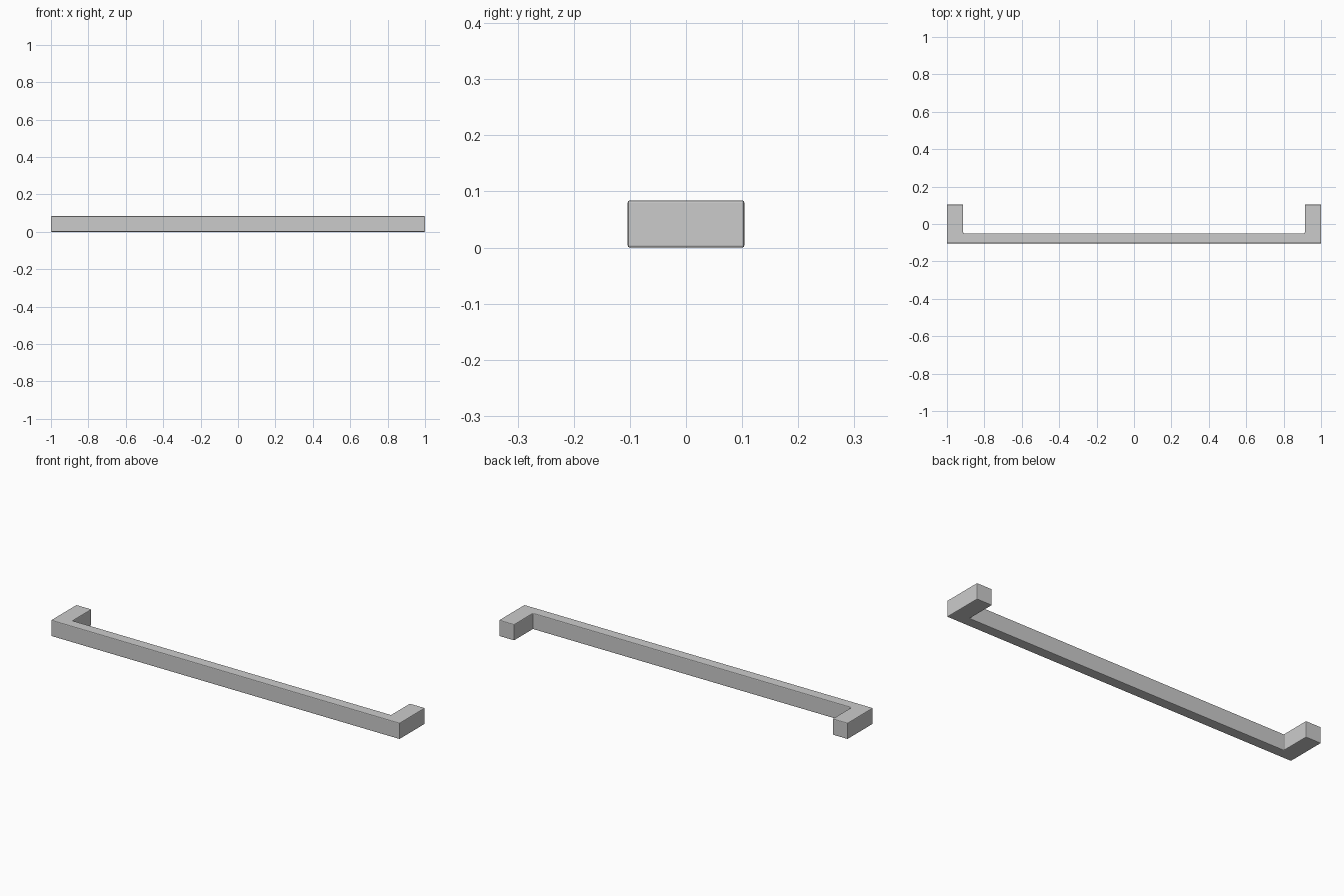
import bpy
import bmesh

if "Cube" in bpy.data.objects:
    bpy.data.objects.remove(bpy.data.objects["Cube"])

HALF_LEN, HALF_DEPTH, HEIGHT = 1.0, 0.104, 0.084
ARM_WIDTH, BAR_INNER_Y = 0.087, -0.05

# U-shaped outline seen from above: right half, then mirrored
right = [(HALF_LEN, -HALF_DEPTH), (HALF_LEN, HALF_DEPTH),
         (HALF_LEN - ARM_WIDTH, HALF_DEPTH), (HALF_LEN - ARM_WIDTH, BAR_INNER_Y)]
outline = right + [(-x, y) for x, y in reversed(right)]

# Extrude the outline into the pull handle
bm = bmesh.new()
face = bm.faces.new([bm.verts.new((x, y, 0)) for x, y in outline])
top = bmesh.ops.extrude_face_region(bm, geom=[face])
bmesh.ops.translate(bm, vec=(0, 0, HEIGHT),
                    verts=[g for g in top["geom"] if isinstance(g, bmesh.types.BMVert)])
bmesh.ops.recalc_face_normals(bm, faces=bm.faces)
mesh = bpy.data.meshes.new("pull_handle")
bm.to_mesh(mesh)
bm.free()
handle = bpy.data.objects.new("pull_handle", mesh)
bpy.context.collection.objects.link(handle)

# Slightly eased edges
bevel = handle.modifiers.new("eased_edges", 'BEVEL')
bevel.width = 0.004
bevel.segments = 2
bevel.limit_method = 'ANGLE'
